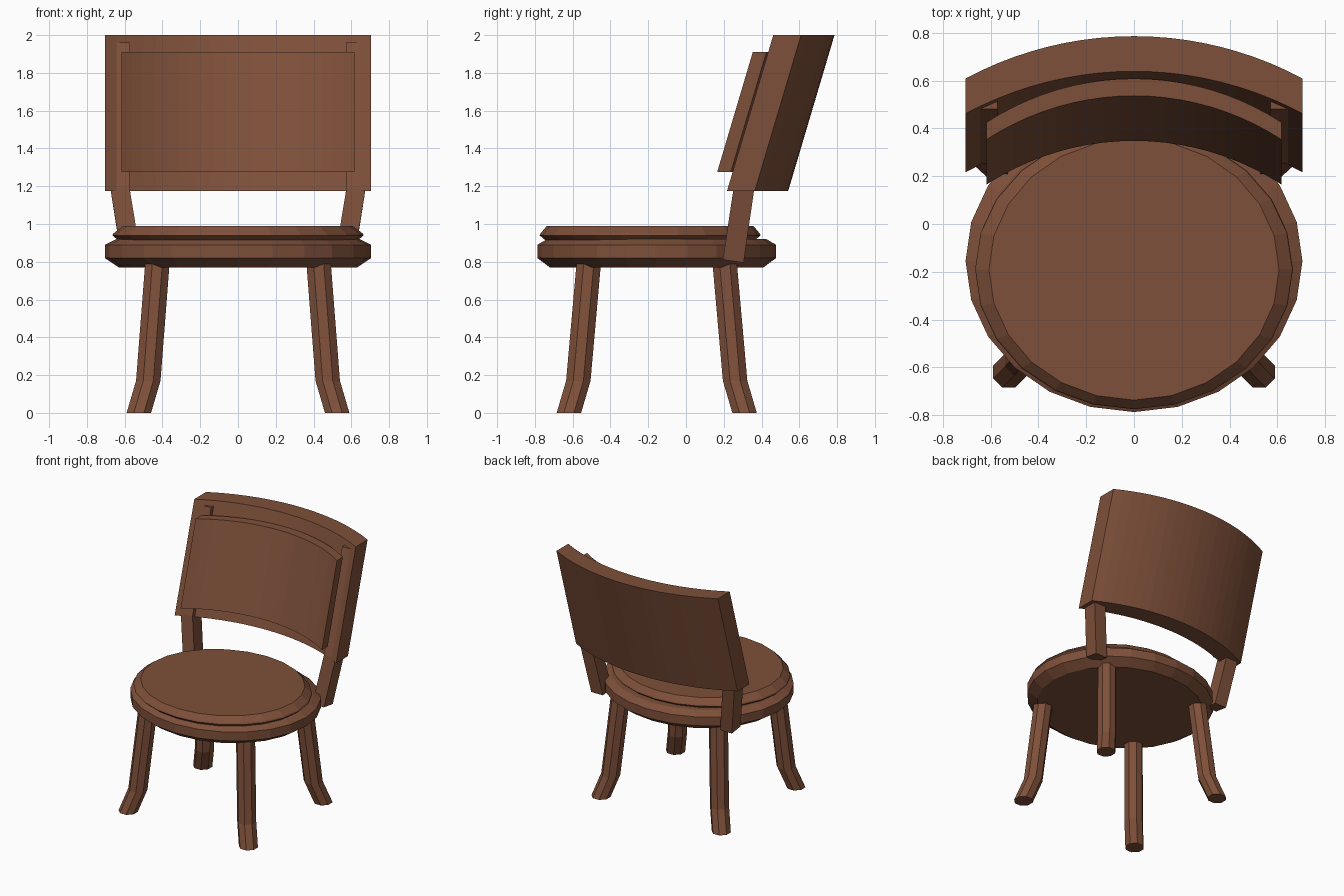
import bpy, bmesh, math
from mathutils import Vector

if "Cube" in bpy.data.objects:
    bpy.data.objects.remove(bpy.data.objects["Cube"])

wood = bpy.data.materials.new("brown_wood")
wood.diffuse_color = (0.21, 0.08, 0.042, 1)
wood.use_nodes = True
wood.node_tree.nodes["Principled BSDF"].inputs["Base Color"].default_value = wood.diffuse_color


def loft(name, rings):
    """Join closed rings of points with quads and cap both ends."""
    bm = bmesh.new()
    loops = [[bm.verts.new(p) for p in ring] for ring in rings]
    n = len(loops[0])
    for a, b in zip(loops, loops[1:]):
        for i in range(n):
            j = (i + 1) % n
            bm.faces.new((a[i], a[j], b[j], b[i]))
    bm.faces.new(loops[0][::-1])
    bm.faces.new(loops[-1])
    bmesh.ops.recalc_face_normals(bm, faces=bm.faces)
    mesh = bpy.data.meshes.new(name)
    bm.to_mesh(mesh)
    bm.free()
    mesh.materials.append(wood)
    obj = bpy.data.objects.new(name, mesh)
    bpy.context.collection.objects.link(obj)
    return obj


def ellipse(cx, cy, z, rx, ry, n, turn=0.0):
    return [(cx + rx * math.cos(turn + math.tau * i / n),
             cy + ry * math.sin(turn + math.tau * i / n), z) for i in range(n)]


# Round seat and the thin cushion on top
CY = -0.155
loft("seat", [ellipse(0, CY, z, rx, ry, 24) for z, rx, ry in
              ((0.77, 0.63, 0.565), (0.82, 0.705, 0.632),
               (0.89, 0.705, 0.632), (0.92, 0.645, 0.58))])
loft("cushion", [ellipse(0, -0.19, z, rx, ry, 24) for z, rx, ry in
                 ((0.91, 0.63, 0.55), (0.94, 0.665, 0.585),
                  (0.95, 0.66, 0.58), (0.99, 0.607, 0.547))])

# Four octagonal legs with feet kicking outwards
for sx, side in ((-1, "left"), (1, "right")):
    for sy, end in ((-1, "front"), (1, "back")):
        path = ((0.0, 0.525, 0.465), (0.17, 0.475, 0.415), (0.79, 0.427, 0.36))
        loft(f"{end}_{side}_leg",
             [ellipse(sx * x, CY + sy * y, z, 0.07, 0.07, 8, math.pi / 8)
              for z, x, y in path])

# Back posts: splayed lower part, then leaning along the backrest
for sx, side in ((-1, "left"), (1, "right")):
    rings = []
    for z, x, y, drop in ((0.803, 0.563, 0.25, 0.008), (1.19, 0.625, 0.307, 0.0),
                          (1.96, 0.623, 0.536, 0.0)):
        rings.append([(sx * (x + 0.051 * a), y + 0.055 * b, z - drop * b)
                      for a, b in ((-1, -1), (1, -1), (1, 1), (-1, 1))])
    loft(f"{side}_post", rings)


def curved_panel(name, half, sag, thick, y_end, z0, z1, n=20):
    """Arc-shaped slab, bulging backwards and leaning back."""
    radius = (half * half + sag * sag) / (2 * sag)
    span = math.asin(half / radius)
    rings = []
    for i in range(n + 1):
        t = span * (2 * i / n - 1)
        x = radius * math.sin(t)
        y = y_end + radius * (math.cos(t) - math.cos(span))
        lean = 0.297 * (z1 - z0)
        rings.append([(x, y, z0), (x, y + thick, z0),
                      (x, y + thick + lean, z1), (x, y + lean, z1)])
    return loft(name, rings)


# Backrest and the padded panel in front of it
curved_panel("backrest", 0.705, 0.177, 0.147, 0.217, 1.175, 2.0)
curved_panel("back_pad", 0.617, 0.183, 0.072, 0.165, 1.275, 1.91)
